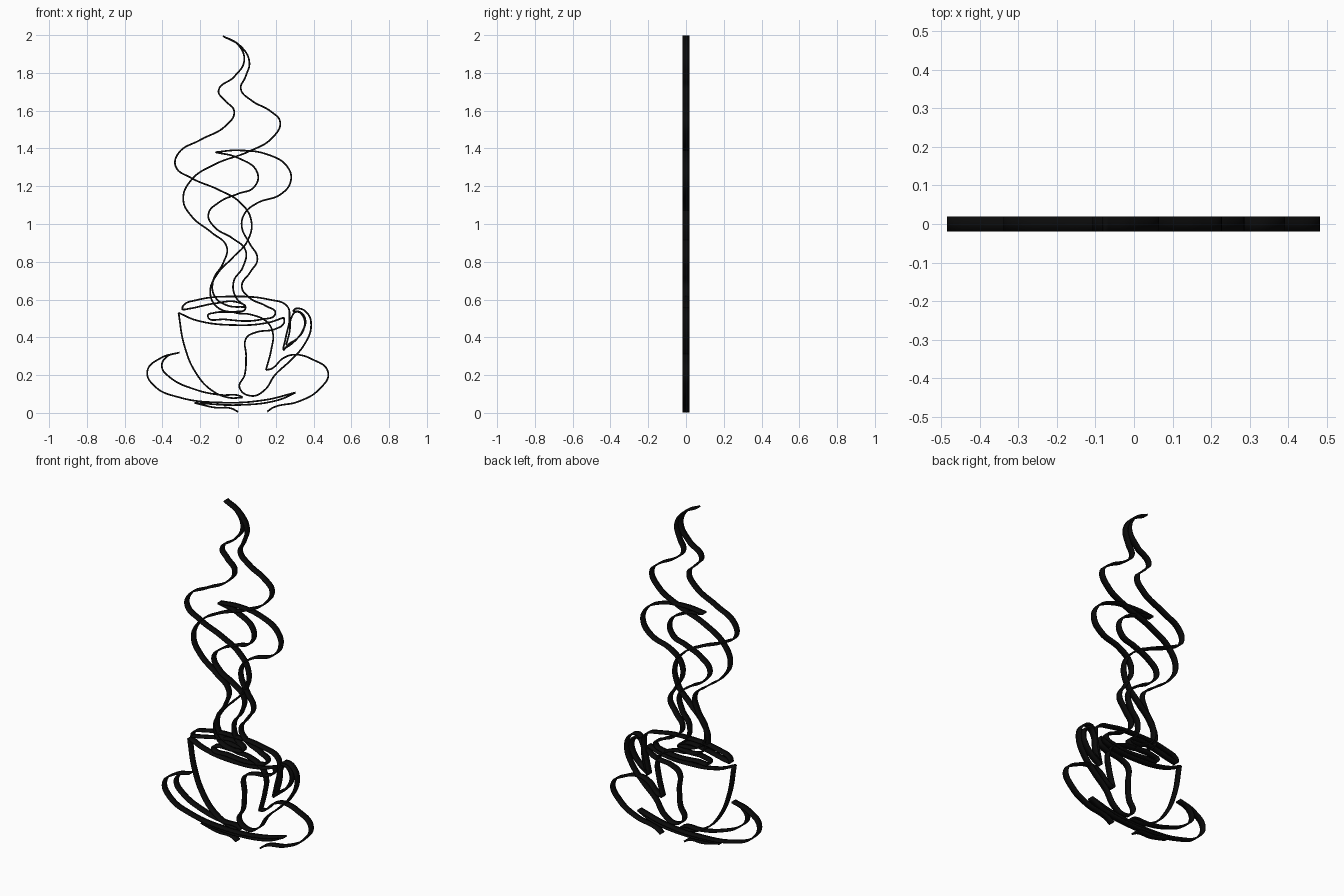
import bpy, math

DEPTH, WIDTH = 0.019, 0.009
black = bpy.data.materials.new("black_ink")
black.diffuse_color = (0.003, 0.003, 0.003, 1)


def stroke(name, pts):
    """Smooth ink line through (x, z) points in hundredths, as a solid ribbon."""
    cu = bpy.data.curves.new(name, 'CURVE')
    cu.dimensions, cu.fill_mode = '2D', 'NONE'
    cu.resolution_u, cu.extrude = 8, DEPTH
    sp = cu.splines.new('BEZIER')
    sp.bezier_points.add(len(pts) - 1)
    for bp, (x, z) in zip(sp.bezier_points, pts):
        bp.co = (x / 100, z / 100, 0)
        bp.handle_left_type = bp.handle_right_type = 'AUTO'
    ob = bpy.data.objects.new(name, cu)
    bpy.context.collection.objects.link(ob)
    ob.rotation_euler.x = math.pi / 2
    bpy.ops.object.select_all(action='DESELECT')
    ob.select_set(True)
    bpy.context.view_layer.objects.active = ob
    bpy.ops.object.convert(target='MESH')
    ob = bpy.context.object
    mod = ob.modifiers.new("thickness", 'SOLIDIFY')
    mod.thickness, mod.offset = WIDTH, 0
    ob.data.materials.clear()
    ob.data.materials.append(black)
    bpy.ops.object.shade_smooth_by_angle()


# Tall steam wisp
stroke("tall_steam_right", [(-8, 199.5), (1.5, 194), (6, 186), (4, 178), (1.5, 171.5), (7, 165.5),
    (17.5, 159.5), (22.3, 154), (18, 145.5), (6, 138.5), (-12.5, 131.5), (-25, 123), (-29, 113),
    (-24.5, 104), (-14, 95.5), (-6, 88), (-8, 79), (-13, 70.5), (-12.5, 62), (-6, 57), (4, 56)])
stroke("tall_steam_left", [(-8, 199.5), (0, 195), (3.3, 186.5), (-2, 178), (-10.3, 170.5), (-7, 165.5),
    (-2, 159.5), (-6.5, 152), (-20, 144.5), (-31.5, 137.5), (-33, 130.5), (-25, 124.5), (-10, 118),
    (1, 111.5), (7, 102), (5, 91), (-3, 82), (-11, 73.5), (-14.7, 64), (-11, 56), (0, 52.7)])

# Short steam wisp
stroke("short_steam_right", [(-12, 138), (0, 139), (16.5, 136.5), (26, 130.5), (28, 123), (23, 116),
    (10, 111), (3.5, 105.5), (2, 98.5), (6, 90), (10.3, 81.5), (6.5, 74.5), (2, 67), (6, 61), (15, 56.5),
    (19.8, 52.8), (12.5, 49.5), (-7, 49.5), (-16, 51.2), (-12.5, 53), (-2, 53.5), (4, 55.5), (0, 58.5),
    (-12, 58), (-24, 55.5), (-29.5, 54.5)])
stroke("short_steam_left", [(-12, 138), (0, 135), (10.3, 127), (8.5, 119.5), (0, 116), (-10, 111.5),
    (-15.7, 105), (-12, 98), (-3, 92.5), (4, 86), (2.5, 77), (-2.3, 69.5), (-1, 61), (4, 56.5)])

# Cup rim and bowl
stroke("rim_back", [(-29.5, 54.5), (-29, 56.8), (-22, 59.7), (-2, 61.6), (16.5, 60), (26, 56.5),
    (27.3, 51), (25.5, 41), (23.8, 33.5)])
stroke("rim_front", [(-31.5, 53), (-22, 49), (-2, 46.5), (16, 47.8), (24.3, 50.5)])
stroke("cup_left_side", [(-31.5, 53), (-28.5, 36), (-22.5, 21.5), (-14, 12), (-4.5, 8), (2.5, 8.2)])
stroke("cup_highlight", [(24.3, 50.5), (24.3, 47.5), (20, 44.5), (9, 42.5), (4.3, 39.5), (4.3, 30),
    (3.5, 20), (0.8, 13.5), (7, 9), (14, 12), (19.5, 20), (27.5, 27.5), (35, 36), (38.7, 46),
    (36.5, 53), (31, 55.3), (29, 54)])
stroke("cup_right_side", [(0, 52.7), (7, 52), (15.5, 48), (18.5, 42), (17.7, 34), (14.8, 22.7)])

# Handle loops
stroke("handle_inner", [(23.8, 33.5), (29.5, 37.5), (34.5, 44), (35.7, 49), (33.5, 53), (29, 54)])
stroke("handle_hole", [(24, 33), (27, 36.5), (31.5, 39.5), (35, 45), (34.5, 51), (31, 53.5),
    (28.3, 50.5), (27.3, 43), (25.5, 36)])

# Saucer
stroke("saucer_inner", [(2.5, 8.2), (0, 9.3), (-9, 9.5), (-23, 12.5), (-36, 18.8), (-40.3, 24.5),
    (-38, 29.5), (-31, 32)])
stroke("saucer_left", [(-31, 32), (-41, 29), (-48, 22), (-44, 14), (-31, 8.2), (-10, 5.5), (14, 6.8),
    (30.5, 10.8)])
stroke("saucer_front", [(30.5, 10.8), (22, 7), (1, 4.2), (-23, 5.3)])
stroke("saucer_foot", [(-23, 5.3), (-12, 2.8), (-4, 2.5), (0, 0.6)])
stroke("saucer_right", [(14.8, 22.7), (18, 23.5), (24, 29), (30, 30.8), (39, 28.5), (47.7, 21.5),
    (43, 12.5), (32, 6), (19, 3), (15.5, 0.7)])
